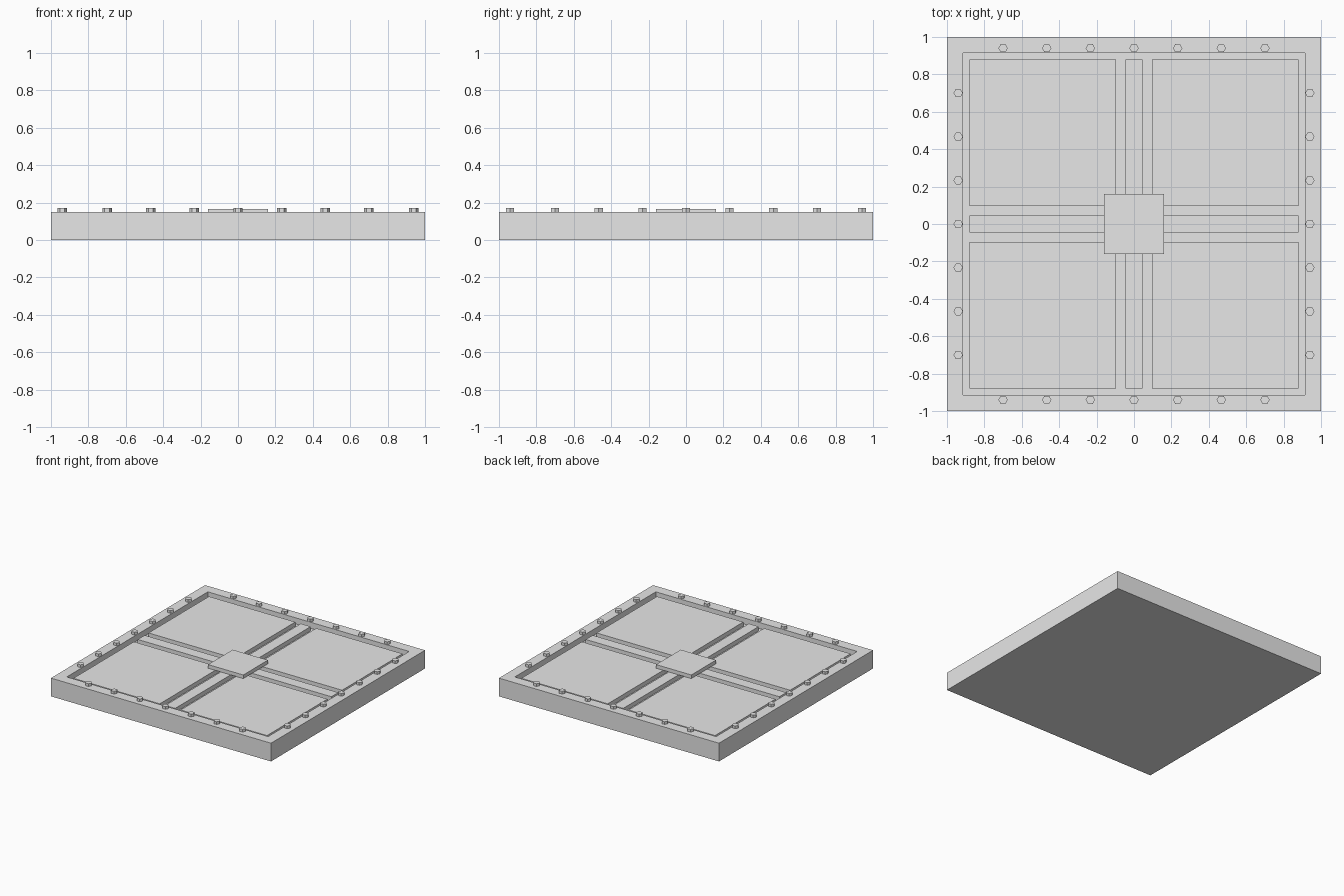
import bpy, bmesh, math
from mathutils import Matrix

if "Cube" in bpy.data.objects:
    bpy.data.objects.remove(bpy.data.objects["Cube"])

TOP, PANEL, FLOOR = 0.15, 0.135, 0.10   # rim, panel and groove-bottom heights
INNER = 0.88                            # half width inside the rim

steel = bpy.data.materials.new("light_grey_metal")
steel.diffuse_color = (0.8, 0.8, 0.8, 1)
steel.use_nodes = True
steel.node_tree.nodes["Principled BSDF"].inputs["Base Color"].default_value = steel.diffuse_color


def finish(name, bm):
    mesh = bpy.data.meshes.new(name)
    bmesh.ops.recalc_face_normals(bm, faces=bm.faces)
    bm.to_mesh(mesh)
    bm.free()
    mesh.materials.append(steel)
    obj = bpy.data.objects.new(name, mesh)
    bpy.context.collection.objects.link(obj)
    return obj


def box(name, x0, x1, y0, y1, z0, z1):
    bm = bmesh.new()
    m = (Matrix.Translation(((x0 + x1) / 2, (y0 + y1) / 2, (z0 + z1) / 2))
         @ Matrix.Diagonal((x1 - x0, y1 - y0, z1 - z0, 1)))
    bmesh.ops.create_cube(bm, size=1, matrix=m)
    return finish(name, bm)


# Base slab with a raised rim: inset the top face and push it down
bm = bmesh.new()
bmesh.ops.create_cube(bm, size=1, matrix=Matrix.Translation((0, 0, TOP / 2))
                      @ Matrix.Diagonal((2, 2, TOP, 1)))
top = max(bm.faces, key=lambda f: f.calc_center_median().z)
bmesh.ops.inset_region(bm, faces=[top], thickness=1 - INNER)
inner = bmesh.ops.extrude_discrete_faces(bm, faces=[top])["faces"][0]
for v in inner.verts:
    v.co.z = FLOOR
finish("base_frame", bm)

# Floor panels and centre strips, leaving grooves between them
spans = [(-INNER, -0.095), (-0.045, 0.045), (0.095, INNER)]
for i, (x0, x1) in enumerate(spans):
    for j, (y0, y1) in enumerate(spans):
        if i == j == 1:
            continue                    # hidden under the centre plate
        name = "centre_strip" if 1 in (i, j) else "floor_panel"
        box(name, x0, x1, y0, y1, FLOOR, PANEL)

# Centre plate
box("centre_plate", -0.16, 0.16, -0.16, 0.16, PANEL, 0.165)

# Hexagonal bolts, seven along each side of the rim
bm = bmesh.new()
for k in range(7):
    t = -0.7 + k * 1.4 / 6
    for s in (-0.94, 0.94):
        for x, y in ((t, s), (s, t)):
            bmesh.ops.create_cone(
                bm, cap_ends=True, segments=6, radius1=0.025, radius2=0.025, depth=0.022,
                matrix=Matrix.Translation((x, y, TOP + 0.011))
                @ Matrix.Rotation(math.radians(30), 4, "Z"))
finish("rim_bolts", bm)
